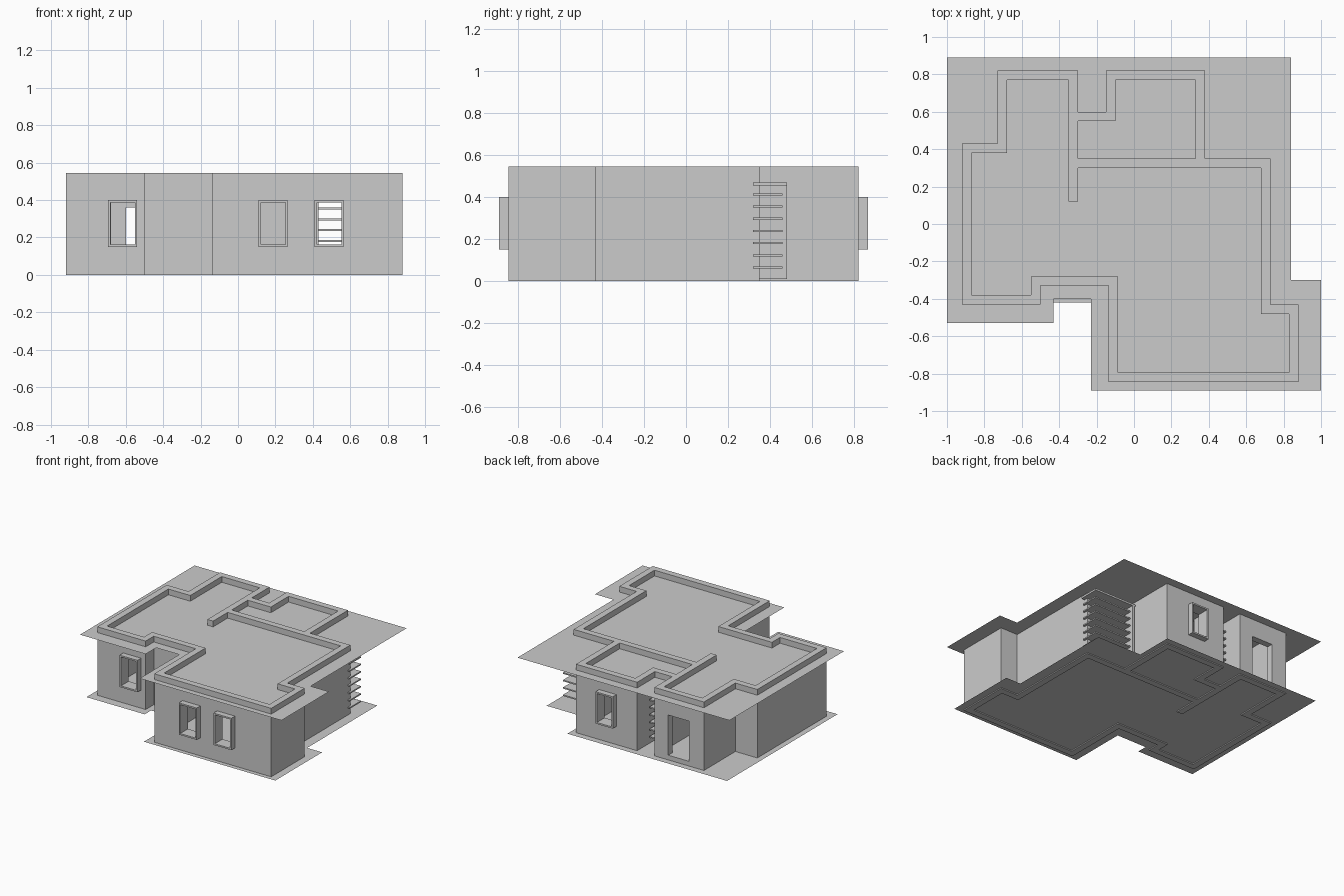
import bpy, bmesh
from mathutils import Vector

if "Cube" in bpy.data.objects:
    bpy.data.objects.remove(bpy.data.objects["Cube"])

TOP, T = 0.545, 0.05   # wall height and thickness


def finish(name, bm):
    bmesh.ops.recalc_face_normals(bm, faces=bm.faces[:])
    me = bpy.data.meshes.new(name)
    bm.to_mesh(me)
    bm.free()
    ob = bpy.data.objects.new(name, me)
    bpy.context.collection.objects.link(ob)
    return ob


def add_box(bm, x0, x1, y0, y1, z0, z1):
    vs = bmesh.ops.create_cube(bm, size=1)["verts"]
    for v in vs:
        v.co = Vector((x1 if v.co.x > 0 else x0,
                       y1 if v.co.y > 0 else y0,
                       z1 if v.co.z > 0 else z0))


def boxes(name, dims):
    bm = bmesh.new()
    for d in dims:
        add_box(bm, *d)
    return finish(name, bm)


def sheet(name, pts, z):
    bm = bmesh.new()
    bm.faces.new([bm.verts.new((x, y, z)) for x, y in pts])
    bm.normal_update()
    me_ob = finish(name, bm)
    return me_ob


def inset(pts, t):
    """Offset a counter-clockwise right-angled outline inwards."""
    out = []
    P = [Vector(p) for p in pts]
    for i, p in enumerate(P):
        a = (p - P[i - 1]).normalized()
        b = (P[(i + 1) % len(P)] - p).normalized()
        out.append(p + t * (Vector((-a.y, a.x)) + Vector((-b.y, b.x))))
    return out


# Outer wall plan, counter-clockwise
plan = [(-.92, -.43), (-.5, -.43), (-.5, -.33), (-.135, -.33), (-.135, -.845),
        (.88, -.845), (.88, -.43), (.73, -.43), (.73, .35), (.38, .35),
        (.38, .82), (-.15, .82), (-.15, .6), (-.3, .6), (-.3, .82),
        (-.73, .82), (-.73, .43), (-.92, .43)]

bm = bmesh.new()
rings = [[bm.verts.new((p[0], p[1], z)) for p in pts]
         for pts, z in ((plan, 0), (plan, TOP), (inset(plan, T), TOP), (inset(plan, T), 0))]
n = len(plan)
for k in range(4):
    a, b = rings[k], rings[(k + 1) % 4]
    for i in range(n):
        j = (i + 1) % n
        bm.faces.new((a[i], a[j], b[j], b[i]))
walls = finish("outer_walls", bm)

# Windows: x range, outer wall y, outward direction
windows = [("left_front_window", -.695, -.54, -.43, -1),
           ("front_window_1", .11, .265, -.845, -1),
           ("front_window_2", .41, .565, -.845, -1),
           ("back_window", .03, .18, .82, 1)]
Z0, Z1, F = .15, .40, .012
openings = [(x0 + .002, x1 - .002, y - .1, y + .1, Z0 + .002, Z1 - .002)
            for _, x0, x1, y, _ in windows]
openings += [(-.60, -.42, .72, .9, .045, .36),      # back doorway
             (.43, .68, .25, .40, .03, .45),        # side louvre opening
             (-.28, -.17, .53, .63, .03, .45)]      # porch louvre opening

cutter = boxes("opening_cutter", openings)
cutter.hide_render = True
mod = walls.modifiers.new("openings", "BOOLEAN")
mod.operation, mod.object, mod.solver = "DIFFERENCE", cutter, "EXACT"
bpy.context.view_layer.objects.active = walls
bpy.ops.object.modifier_apply(modifier=mod.name)
bpy.data.objects.remove(cutter)

# Projecting window surrounds
for name, x0, x1, y, s in windows:
    ya, yb = sorted((y + s * .045, y - s * T))
    boxes(name + "_frame", [
        (x0, x0 + F, ya, yb, Z0, Z1), (x1 - F, x1, ya, yb, Z0, Z1),
        (x0 + F, x1 - F, ya, yb, Z0, Z0 + F), (x0 + F, x1 - F, ya, yb, Z1 - F, Z1)])

# Interior partitions
boxes("partition_long", [(-.35, -.3, .12, .6, 0, TOP)])
boxes("partition_cross", [(-.3, .38, .3, .35, 0, TOP)])

# Louvre slats
LEVELS = [.06 + i * .058 for i in range(7)]
boxes("side_louvre_slats", [(.42, .745, .32, .46, z, z + .01) for z in LEVELS]
      + [(.39, .76, .32, .48, .455, .47)])
boxes("side_louvre_panel", [(.40, .415, .34, .48, .01, .455)])
boxes("porch_louvre_slats", [(-.29, -.16, .58, .68, z, z + .01) for z in LEVELS])

# Ground sheet, inner floor and overhanging roof sheet
sheet("ground_sheet", [(-.965, -.5), (-.46, -.5), (-.46, -.42), (-.2, -.42),
                       (-.2, -.88), (.94, -.88), (.94, -.3), (.81, -.3), (.81, .57),
                       (.42, .57), (.42, .87), (-.965, .87)], .008)
sheet("inner_floor", plan, .045)
sheet("roof_sheet", [(-1, -.53), (-.43, -.53), (-.43, -.4), (-.23, -.4),
                     (-.23, -.89), (1, -.89), (1, -.3), (.84, -.3),
                     (.84, .89), (-1, .89)], .50)
